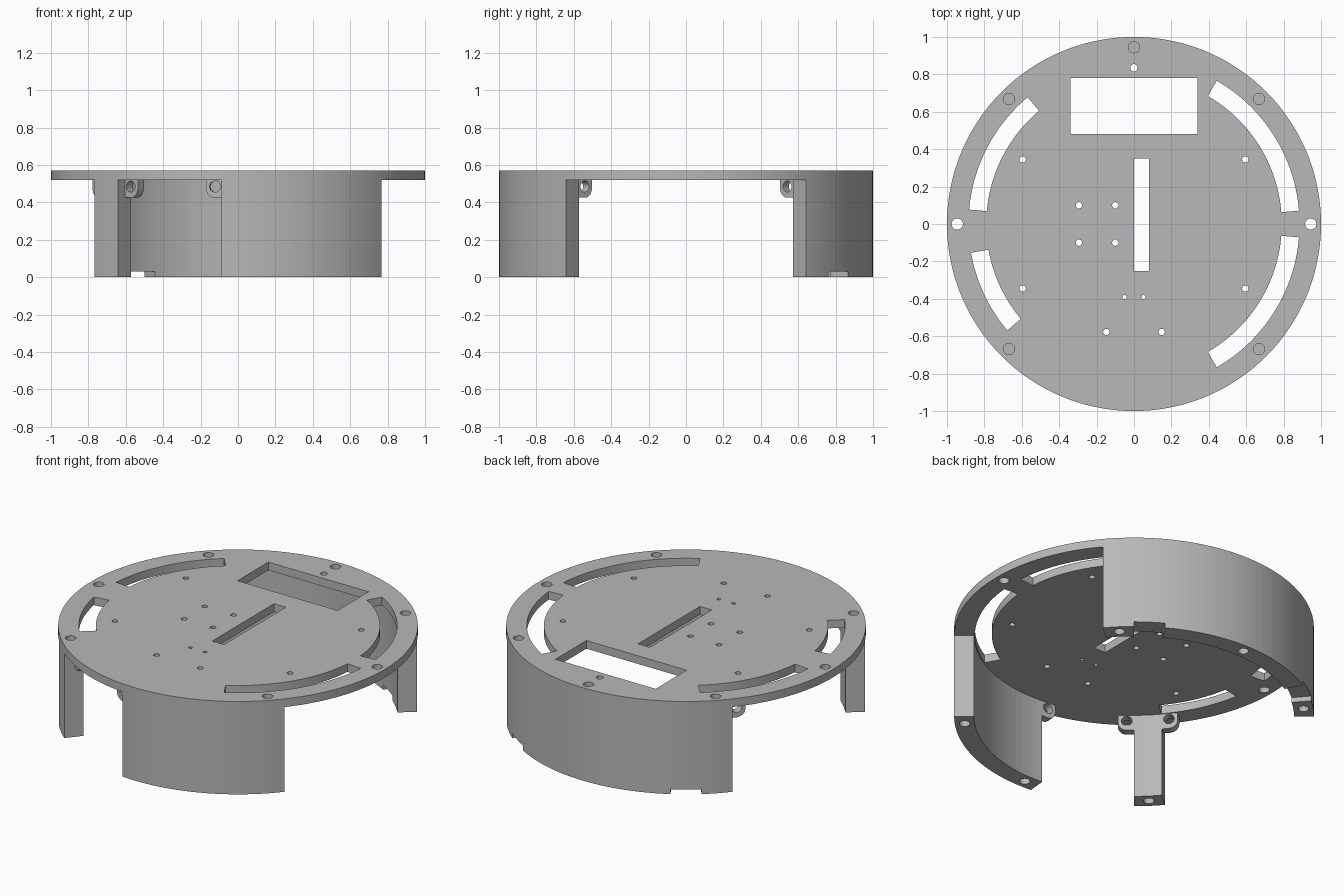
import bpy, bmesh
from math import sin, cos, radians, pi
from mathutils import Matrix

if "Cube" in bpy.data.objects:
    bpy.data.objects.remove(bpy.data.objects["Cube"])

HEIGHT, DECK, INNER, STEP = 0.57, 0.52, 0.89, 2.5
WALLS = [(40, 140), (220, 230), (265, 320)]

grey = bpy.data.materials.new("plain_grey")
grey.use_nodes = True
grey.diffuse_color = (0.48, 0.48, 0.48, 1)
grey.node_tree.nodes["Principled BSDF"].inputs["Base Color"].default_value = (0.48, 0.48, 0.48, 1)


def arc(r, a0, a1, cx=0, cy=0, step=STEP):
    n = max(1, round(abs(a1 - a0) / step))
    angles = [radians(a0 + (a1 - a0) * i / n) for i in range(n + 1)]
    return [(cx + r * cos(a), cy + r * sin(a)) for a in angles]


def circle(r, cx=0, cy=0, sides=24):
    return arc(r, 0, 360, cx, cy, 360 / sides)[:-1]


def sector(r0, r1, a0, a1):
    return arc(r1, a0, a1) + arc(r0, a1, a0)


def box(x0, x1, y0, y1):
    return [(x0, y0), (x1, y0), (x1, y1), (x0, y1)]


def solid(name, prisms):
    """Object made of upright prisms, each (outline, bottom, top)."""
    bm = bmesh.new()
    for outline, z0, z1 in prisms:
        face = bm.faces.new([bm.verts.new((x, y, z0)) for x, y in outline])
        ext = bmesh.ops.extrude_face_region(bm, geom=[face])["geom"]
        moved = [v for v in ext if isinstance(v, bmesh.types.BMVert)]
        bmesh.ops.translate(bm, verts=moved, vec=(0, 0, z1 - z0))
    bmesh.ops.recalc_face_normals(bm, faces=bm.faces)
    mesh = bpy.data.meshes.new(name)
    bm.to_mesh(mesh)
    bm.free()
    mesh.materials.append(grey)
    obj = bpy.data.objects.new(name, mesh)
    bpy.context.collection.objects.link(obj)
    return obj


def cut(obj, prisms):
    cutter = solid("cutter", prisms)
    cutter.hide_render = True
    mod = obj.modifiers.new("cut", "BOOLEAN")
    mod.operation, mod.solver, mod.object = "DIFFERENCE", "EXACT", cutter
    bpy.context.view_layer.objects.active = obj
    bpy.ops.object.modifier_apply(modifier=mod.name)
    bpy.data.objects.remove(cutter)


# Round body, hollowed below the deck so that only the wall sections remain
body = solid("round_body", [(circle(1, sides=144), 0, HEIGHT)])
hollow = []
for i, (a0, a1) in enumerate(WALLS):
    gap_end = WALLS[(i + 1) % len(WALLS)][0]
    if gap_end < a1:
        gap_end += 360
    hollow += arc(INNER, a0, a1) + arc(1.2, a1, gap_end)
cut(body, [(hollow, -0.1, DECK)])

# Deck openings: curved slots, display window, long slot
openings = [sector(0.79, 0.885, a0, a1)
            for a0, a1 in ((4.6, 60), (130, 175), (190, 220), (-60, -4.6))]
openings += [box(-0.34, 0.34, 0.48, 0.78), box(0, 0.08, -0.25, 0.35)]

# Small mounting holes through the deck
for s in (-1, 1):
    openings += [circle(0.017, s * 0.595, y, 16) for y in (-0.345, 0.345)]
    openings += [circle(0.017, x, s * 0.1, 16) for x in (-0.295, -0.1)]
    openings += [circle(0.011, s * 0.05, -0.39, 16), circle(0.017, s * 0.148, -0.577, 16)]
openings.append(circle(0.02, 0, 0.835, 16))
cuts = [(o, 0.5, 0.6) for o in openings]


# Rim screw holes from the top and the bottom
def rim_hole(a):
    return circle(0.03, 0.945 * cos(radians(a)), 0.945 * sin(radians(a)))


cuts += [(rim_hole(a), 0.42, 0.6) for a in (0, 45, 90, 135, 180, 225, 315)]
cuts += [(rim_hole(a), -0.1, 0.12) for a in (45, 90, 135, 225, 270, 315)]

# Shallow notches under the rear wall
cuts += [(sector(0.85, 1.1, a, a + 10), -0.1, 0.03) for a in (50, 120)]
cut(body, cuts)

# Screw ears on the wall ends, drawn flat and stood up against the end faces
ear_outline = [(-0.01, 0.53), (-0.01, 0.425)] + arc(0.05, -90, 0, 0.04, 0.475, 10) + [(0.09, 0.53)]
for name, angle, side in (("rear_wall_ear", 140, 1), ("leg_ear_rear", 220, -1),
                          ("leg_ear_front", 230, 1), ("front_wall_ear", 265, -1)):
    ear = solid(name, [(ear_outline, INNER, 0.94)])
    cut(ear, [(circle(0.03, 0.04, 0.485), 0.8, 1.1)])
    a = radians(angle)
    ear.data.transform(Matrix((
        (-sin(a) * side, 0, cos(a), 0),
        (cos(a) * side, 0, sin(a), 0),
        (0, 1, 0, 0),
        (0, 0, 0, 1))))
    if side < 0:
        ear.data.flip_normals()
